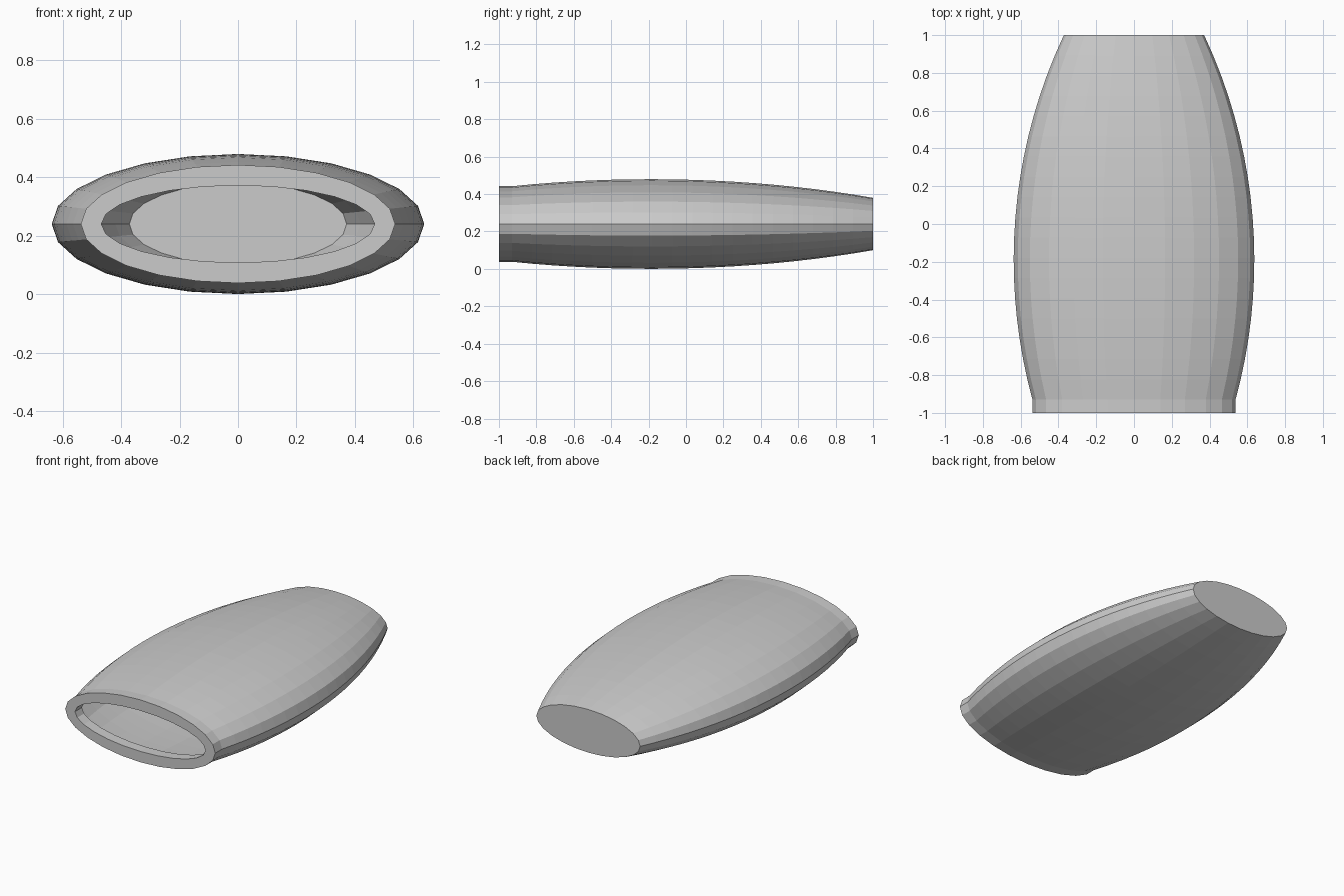
import bpy, bmesh, math

SIDES = 24
CENTRE_Z = 0.24
FRONT, RIM_BACK, BACK = -1.0, -0.93, 1.0
WIDEST_Y, HALF_WIDTH, BEND_RADIUS = -0.19, 0.637, 2.8
ASPECT = 0.376
WALL = 0.07

if "Cube" in bpy.data.objects:
    bpy.data.objects.remove(bpy.data.objects["Cube"], do_unlink=True)


def half_width(y):
    """Barrel outline: a shallow circular arc along the length."""
    return HALF_WIDTH - BEND_RADIUS + math.sqrt(BEND_RADIUS ** 2 - (y - WIDEST_Y) ** 2)


def loft(name, sections, closed=False, cap_end=False):
    """Skin elliptical sections given as (y, half width, half height)."""
    bm = bmesh.new()
    rings = []
    for y, rx, rz in sections:
        angles = [2 * math.pi * i / SIDES for i in range(SIDES)]
        rings.append([bm.verts.new((rx * math.cos(a), y, CENTRE_Z + rz * math.sin(a)))
                      for a in angles])
    pairs = list(zip(rings, rings[1:]))
    if closed:
        pairs.append((rings[-1], rings[0]))
    for a, b in pairs:
        for i in range(SIDES):
            j = (i + 1) % SIDES
            bm.faces.new((a[i], b[i], b[j], a[j]))
    if cap_end:
        bm.faces.new(rings[-1])
    bmesh.ops.recalc_face_normals(bm, faces=bm.faces)
    mesh = bpy.data.meshes.new(name)
    bm.to_mesh(mesh)
    bm.free()
    obj = bpy.data.objects.new(name, mesh)
    bpy.context.collection.objects.link(obj)
    return obj


# Thin bulging shell, closed at the back
steps = 18
shell = []
for k in range(steps + 1):
    y = RIM_BACK + (BACK - RIM_BACK) * k / steps
    w = half_width(y)
    shell.append((y, w, w * ASPECT))
loft("barrel_shell", shell, cap_end=True)

# Thick straight rim around the front opening
rx = half_width(RIM_BACK)
rz = rx * ASPECT
inner = (rx - WALL, rz - WALL)
loft("front_rim", [(FRONT, rx, rz), (RIM_BACK, rx, rz),
                   (RIM_BACK, *inner), (FRONT, *inner)], closed=True)
